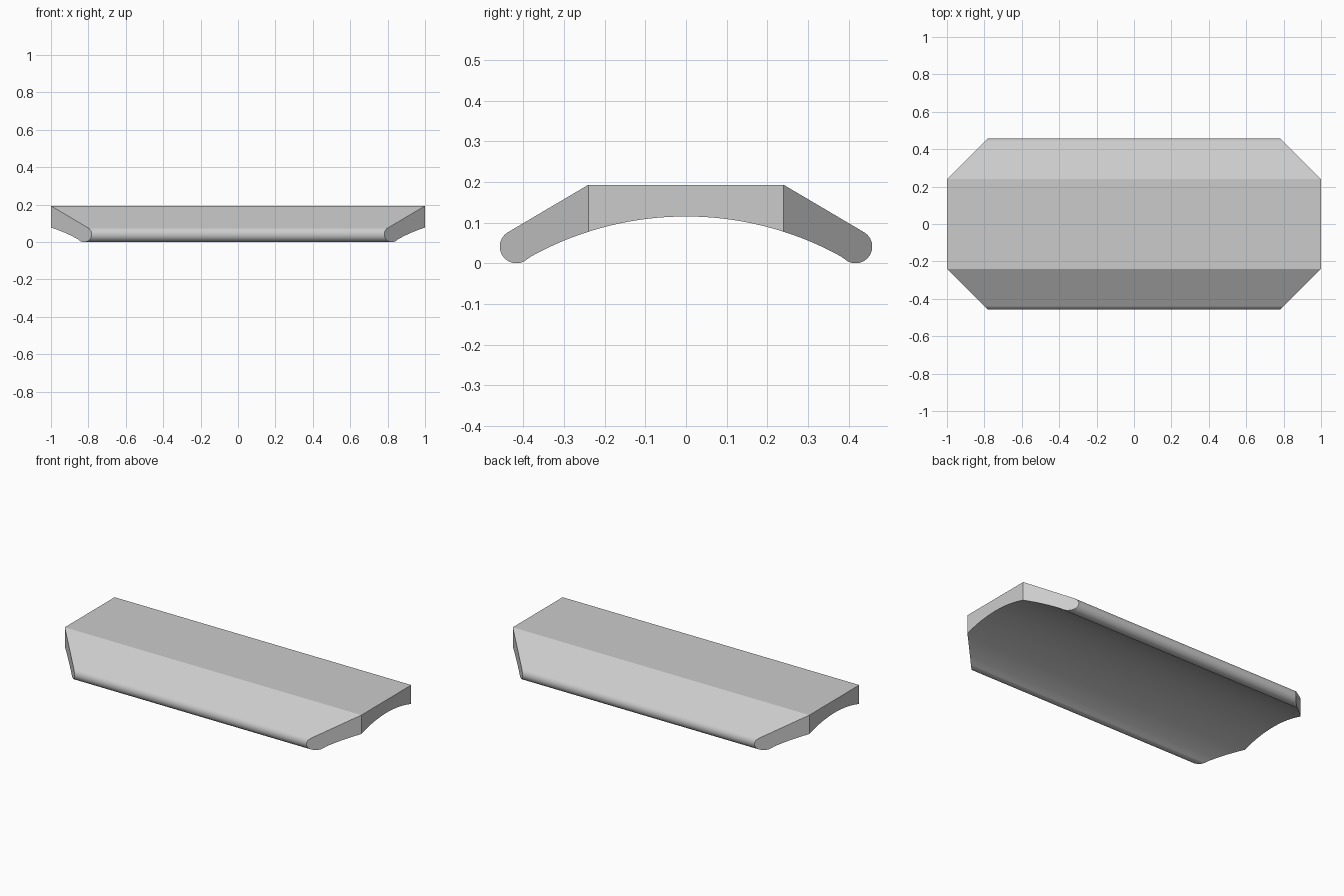
import bpy, bmesh
from math import radians, sin, cos, asin

cube = bpy.data.objects.get("Cube")
if cube:
    bpy.data.objects.remove(cube)

TOP = 0.193        # height of the flat top
SHOULDER = 0.24    # half width of the flat top
EDGE = 0.458       # half width over the rounded lips
LIP = 0.041        # radius of the rounded lips
CROWN = 0.115      # height of the underside arch
ARCH = 0.788       # radius of the underside arch
SLOPE = radians(30.5)


def arc(cy, cz, r, start, end, steps):
    """Points on an arc, angles measured from straight up towards +y."""
    angles = [start + (end - start) * i / steps for i in range(steps + 1)]
    return [(cy + r * sin(a), cz + r * cos(a)) for a in angles]


# Cross-section: sloped wing with rounded lip, arched middle, mirrored wing
fold = asin(SHOULDER / ARCH)
lip = arc(EDGE - LIP, LIP, LIP, SLOPE, SLOPE + radians(180), 24)
outer_arch = arc(0, CROWN - ARCH, ARCH, SLOPE, fold, 8)[1:]
middle_arch = arc(0, CROWN - ARCH, ARCH, fold, -fold, 20)[1:-1]
wing = [(SHOULDER, TOP)] + lip + outer_arch
section = wing + middle_arch + [(-y, z) for y, z in reversed(wing)]

# Loft between the two ends, whose corners are cut back at 45 degrees
bm = bmesh.new()
ends = []
for side in (-1, 1):
    ends.append([bm.verts.new((side * (1 - max(0, abs(y) - SHOULDER)), y, z))
                 for y, z in section])
left, right = ends
count = len(section)
for i in range(count):
    j = (i + 1) % count
    bm.faces.new((left[i], left[j], right[j], right[i]))

# Each end has one square face and two angled faces
n = len(wing)
for ring in ends:
    bm.faces.new(ring[:n])
    bm.faces.new(ring[-n:])
    bm.faces.new([ring[0]] + ring[n - 1:count - n + 1] + [ring[-1]])
bmesh.ops.recalc_face_normals(bm, faces=bm.faces)

mesh = bpy.data.meshes.new("arched_panel")
bm.to_mesh(mesh)
bm.free()
panel = bpy.data.objects.new("arched_panel", mesh)
bpy.context.collection.objects.link(panel)

# Plain grey finish
grey = bpy.data.materials.new("light_grey")
grey.use_nodes = True
colour = (0.6, 0.6, 0.6, 1)
grey.diffuse_color = colour
grey.node_tree.nodes["Principled BSDF"].inputs["Base Color"].default_value = colour
mesh.materials.append(grey)

# Smooth lips and arch, crisp folds
bpy.ops.object.select_all(action="DESELECT")
panel.select_set(True)
bpy.context.view_layer.objects.active = panel
bpy.ops.object.shade_smooth_by_angle(angle=radians(20))
weighted = panel.modifiers.new("flat_planes", "WEIGHTED_NORMAL")
weighted.keep_sharp = True
